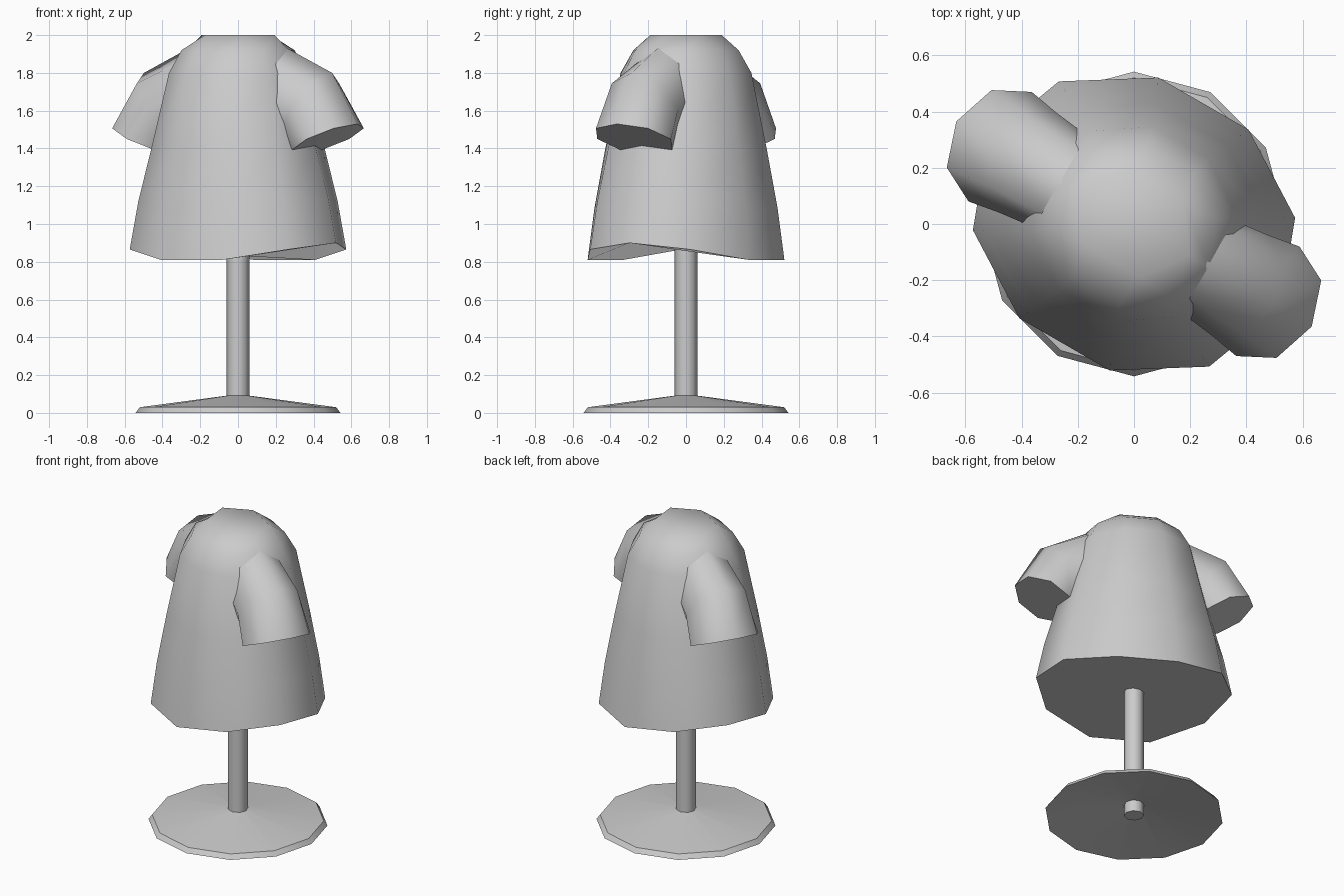
import bpy
import bmesh
from math import sin, cos, pi, radians
from mathutils import Matrix

cube = bpy.data.objects.get("Cube")
if cube:
    bpy.data.objects.remove(cube, do_unlink=True)

grey = bpy.data.materials.new("plain_grey")
grey.use_nodes = True
COLOUR = (0.6, 0.6, 0.6, 1)
grey.diffuse_color = COLOUR
grey.node_tree.nodes["Principled BSDF"].inputs["Base Color"].default_value = COLOUR

TURN = Matrix.Rotation(radians(-30), 4, "Z")   # shoulder line runs at an angle


def loft(name, rings, sharp, start_cap=True, end_cap=True, turn=None):
    """Skin a list of equally long rings of points."""
    bm = bmesh.new()
    loops = [[bm.verts.new(p) for p in ring] for ring in rings]
    n = len(loops[0])
    for low, high in zip(loops, loops[1:]):
        for i in range(n):
            j = (i + 1) % n
            bm.faces.new((low[i], low[j], high[j], high[i]))
    if start_cap:
        bm.faces.new(loops[0][::-1])
    if end_cap:
        bm.faces.new(loops[-1])
    bmesh.ops.remove_doubles(bm, verts=bm.verts, dist=0.0005)
    if turn:
        bm.transform(turn)
    bmesh.ops.recalc_face_normals(bm, faces=bm.faces)
    for f in bm.faces:
        f.smooth = True
    mesh = bpy.data.meshes.new(name)
    bm.to_mesh(mesh)
    bm.free()
    mesh.set_sharp_from_angle(angle=radians(sharp))
    mesh.materials.append(grey)
    obj = bpy.data.objects.new(name, mesh)
    bpy.context.collection.objects.link(obj)
    return obj


def circle(r, z, n):
    return [(r * cos(2 * pi * i / n), r * sin(2 * pi * i / n), z) for i in range(n)]


# Stand: thin conical foot, hollow beneath, and a round pole
foot = [(0.055, 0.075), (0.542, 0.0), (0.52, 0.03), (0.055, 0.092)]
loft("stand_foot", [circle(r, z, 12) for r, z in foot], 35, False, False)
loft("stand_pole", [circle(0.06, z, 8) for z in (0, 1.0)], 60)


# Garment body: ten-sided, hem lifted towards the sleeves
def body_ring(along, across, z, lift):
    ring = []
    for i in range(10):
        a = 2 * pi * i / 10
        ring.append((along * cos(a), across * sin(a), z + lift * cos(a) ** 2))
    return ring


LEVELS = [(0.6, 0.52, 0.8, 0.1), (0.55, 0.485, 1.08, 0.06), (0.47, 0.43, 1.4, 0.02),
          (0.375, 0.35, 1.8, 0), (0.31, 0.28, 1.92, 0)]
body = [body_ring(*level) for level in LEVELS]

# Six-sided neck: neighbouring points on the long sides share a corner
neck = [(0.224, 0, 2.0)]
for x, y in ((0.115, 0.152), (-0.115, 0.152), (-0.224, 0), (-0.115, -0.152), (0.115, -0.152)):
    neck += [(x, y, 2.0)] * (2 if y else 1)
loft("garment_body", body + [neck], 60, turn=TURN)


# Sleeves: each ring spans a ridge point and an underarm point
def sleeve_ring(side, ridge, under, half):
    ring = []
    for i in range(8):
        a = 2 * pi * i / 8
        t = (1 + cos(a)) / 2
        ring.append((side * (under[0] + t * (ridge[0] - under[0])),
                     half * sin(a),
                     under[1] + t * (ridge[1] - under[1])))
    return ring


SLEEVE = [((0.26, 1.95), (0.2, 1.42), 0.18),
          ((0.575, 1.8), (0.3, 1.42), 0.205),
          ((0.73, 1.53), (0.37, 1.37), 0.225)]
for name, side in (("left_sleeve", 1), ("right_sleeve", -1)):
    loft(name, [sleeve_ring(side, *s) for s in SLEEVE], 60, turn=TURN)
